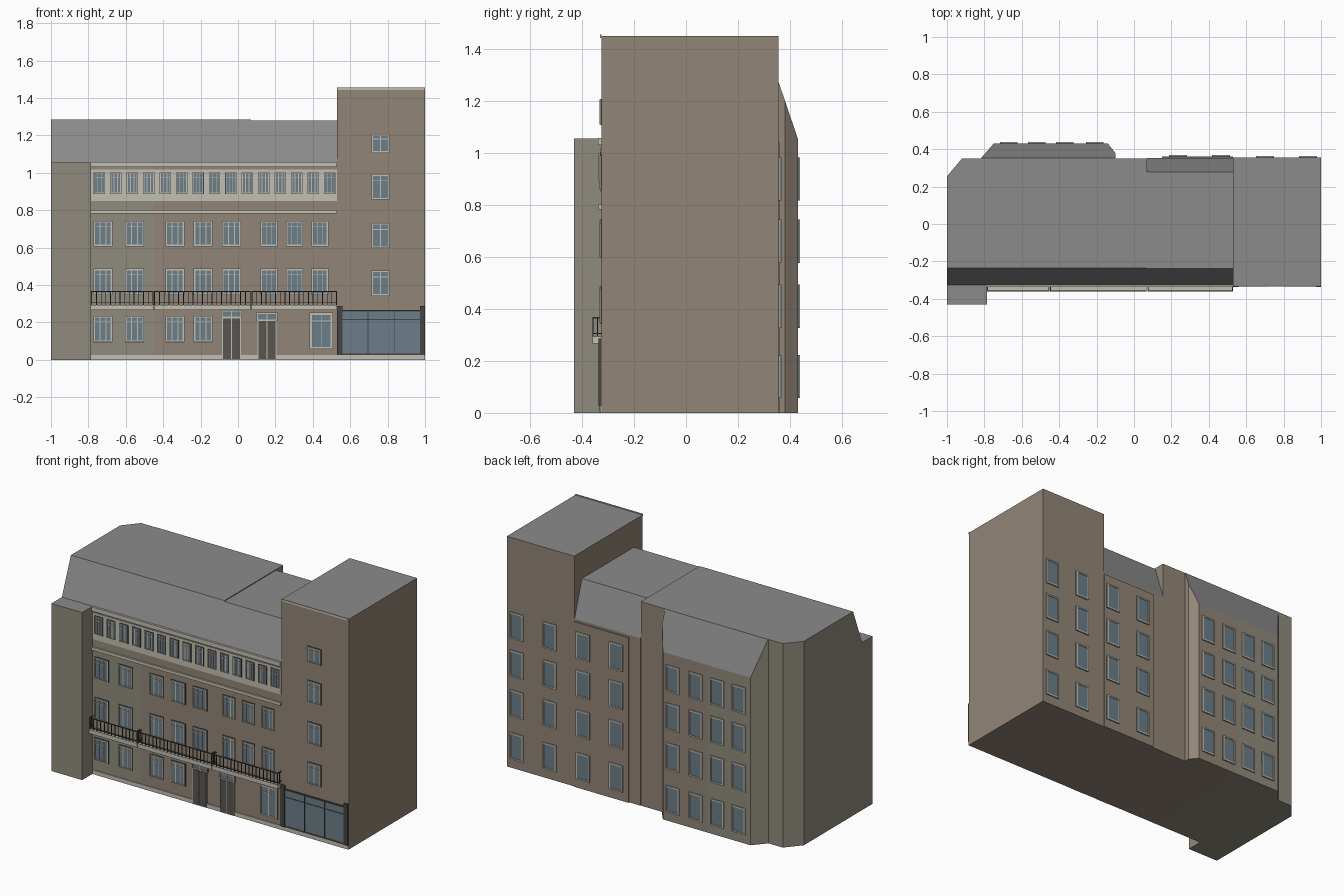
import bpy, bmesh
from mathutils import Vector

if "Cube" in bpy.data.objects:
    bpy.data.objects.remove(bpy.data.objects["Cube"])


def material(name, r, g, b):
    m = bpy.data.materials.new(name)
    m.diffuse_color = (r, g, b, 1)
    m.use_nodes = True
    m.node_tree.nodes["Principled BSDF"].inputs["Base Color"].default_value = m.diffuse_color
    return m


BROWN = material("brown_render", 0.29, 0.235, 0.185)
OLIVE = material("olive_render", 0.28, 0.26, 0.205)
ROOF = material("roof_grey", 0.26, 0.26, 0.26)
CREAM = material("cream_trim", 0.54, 0.52, 0.44)
GLASS = material("glass", 0.15, 0.21, 0.25)
DARK = material("dark_metal", 0.06, 0.058, 0.053)
DOOR = material("door_panel", 0.10, 0.09, 0.085)


def finish(bm, name, mats):
    bmesh.ops.recalc_face_normals(bm, faces=bm.faces)
    me = bpy.data.meshes.new(name)
    bm.to_mesh(me)
    bm.free()
    for m in mats:
        me.materials.append(m)
    ob = bpy.data.objects.new(name, me)
    bpy.context.collection.objects.link(ob)
    return ob


def boxes(name, items, mat):
    """One object made of boxes given as (x0, x1, y0, y1, z0, z1)."""
    bm = bmesh.new()
    for x0, x1, y0, y1, z0, z1 in items:
        vs = bmesh.ops.create_cube(bm, size=1)["verts"]
        for v in vs:
            v.co = Vector((x1 if v.co.x > 0 else x0, y1 if v.co.y > 0 else y0,
                           z1 if v.co.z > 0 else z0))
    return finish(bm, name, [mat])


def block(name, plan, top, slopes=(), split=-0.45):
    """Extruded plan, top trimmed by slope planes; grey on roof, olive left of split."""
    bm = bmesh.new()
    base = bm.faces.new([bm.verts.new((x, y, 0)) for x, y in plan])
    ext = bmesh.ops.extrude_face_region(bm, geom=[base], use_keep_orig=True)
    for v in ext["geom"]:
        if isinstance(v, bmesh.types.BMVert):
            v.co.z = top
    bmesh.ops.recalc_face_normals(bm, faces=bm.faces)
    for co, no in slopes:
        bmesh.ops.bisect_plane(bm, geom=bm.verts[:] + bm.edges[:] + bm.faces[:],
                               plane_co=co, plane_no=no, clear_outer=True)
        bmesh.ops.holes_fill(bm, edges=[e for e in bm.edges if e.is_boundary], sides=0)
    if min(p[0] for p in plan) < split < max(p[0] for p in plan):
        bmesh.ops.bisect_plane(bm, geom=bm.verts[:] + bm.edges[:] + bm.faces[:],
                               plane_co=(split, 0, 0), plane_no=(1, 0, 0))
    bmesh.ops.recalc_face_normals(bm, faces=bm.faces)
    for f in bm.faces:
        f.normal_update()
        if f.normal.z > 0.2:
            f.material_index = 2
        elif f.calc_center_median().x < split:
            f.material_index = 1
    return finish(bm, name, [BROWN, OLIVE, ROOF])


FRONT, EAVE, TOP = -0.325, 1.055, 1.285
front_slope = ((0, FRONT, EAVE), (0, -0.23, 0.09))

# Main masses
block("main_block",
      [(-1, FRONT), (0.07, FRONT), (0.07, 0.35), (-0.1, 0.35), (-0.1, 0.38), (-0.14, 0.43),
       (-0.75, 0.43), (-0.82, 0.35), (-0.92, 0.35), (-1, 0.255)], TOP,
      [front_slope, ((0, 0.43, EAVE), (0, 0.23, 0.078))])
block("link_block", [(0.07, FRONT), (0.53, FRONT), (0.53, 0.352), (0.07, 0.352)], 1.28,
      [front_slope, ((0, 0.352, EAVE), (0, 0.23, 0.075))])
block("tower", [(0.53, FRONT), (1, FRONT), (1, 0.355), (0.53, 0.355)], 1.45)
block("corner_pier", [(-1, -0.43), (-0.785, -0.43), (-0.785, FRONT), (-1, FRONT)], EAVE)
boxes("rear_wall_facing", [(0.15, 0.53, 0.345, 0.36, 0, 1.04)], BROWN)

# Horizontal trim on the front
L, R = -0.785, 0.53
boxes("cornice", [(L, R, -0.338, FRONT, 1.03, 1.057)], CREAM)
boxes("top_floor_band", [(L, R, -0.328, FRONT, 0.85, 1.018)], CREAM)
boxes("string_course", [(L, R, -0.336, FRONT, 0.783, 0.802)], CREAM)
boxes("plinth", [(L, 1, -0.329, FRONT, 0, 0.026)], CREAM)
boxes("tower_coping", [(0.53, 1, -0.331, FRONT, 1.442, 1.455)], CREAM)

# Windows: bars around and across a glass pane
frames, panes, outlines = [], [], []


def window(cx, w, z0, z1, wall=FRONT, side=-1, mullions=(-0.17, 0.17), transom=0.78, bar=0.006):
    def slab(x0, x1, a, b, depth):
        y = wall + side * depth
        return (x0, x1, min(wall, y), max(wall, y), a, b)
    x0, x1 = cx - w / 2, cx + w / 2
    panes.append(slab(x0, x1, z0, z1, 0.004))
    for a in (x0, x1 - bar):
        frames.append(slab(a, a + bar, z0, z1, 0.008))
    for a in (z0, z1 - bar):
        frames.append(slab(x0, x1, a, a + bar, 0.008))
    for m in mullions:
        frames.append(slab(cx + m * w - 0.002, cx + m * w + 0.002, z0, z1, 0.007))
    if transom:
        zt = z0 + transom * (z1 - z0)
        frames.append(slab(x0, x1, zt - 0.002, zt + 0.002, 0.007))
    if side < 0:
        outlines.append(slab(x0 - 0.003, x1 + 0.003, z0 - 0.003, z1 + 0.003, 0.0035))


columns = [(-0.722, .095), (-0.553, .095), (-0.337, .095), (-0.187, .095), (-0.035, .095),
           (0.166, .085), (0.302, .085), (0.438, .085)]
for i, (cx, w) in enumerate(columns):
    window(cx, w, 0.61, 0.74)
    window(cx, w, 0.35, 0.485)
    if i < 4:
        window(cx, w, 0.097, 0.232)
for i in range(15):
    window(-0.741 + i * 0.0879, 0.055, 0.89, 1.0, wall=-0.328, bar=0.004)
for z0, z1 in ((0.345, 0.475), (0.6, 0.73), (0.86, 0.99), (1.11, 1.205)):
    window(0.762, 0.09, z0, z1, mullions=(0,), transom=0.75)
window(0.445, 0.118, 0.06, 0.25, mullions=(0,), bar=0.009)

# Rear windows
rear = [(x, 0.43) for x in (-0.21, -0.37, -0.52, -0.67)]
rear += [(0.93, 0.355), (0.70, 0.355), (0.465, 0.36), (0.235, 0.36)]
for x, y in rear:
    for zc in (0.14, 0.41, 0.66, 0.9):
        window(x, 0.095, zc - 0.083, zc + 0.083, y, 1, mullions=(), transom=None, bar=0.009)

# Double doors with transom lights
door_parts, door_lines = [], []
for cx, h in ((-0.035, 0.222), (0.155, 0.208)):
    door_parts += [(cx + a, cx + b, -0.333, FRONT, 0.005, h)
                   for a, b in ((-0.046, -0.003), (0.003, 0.046))]
    door_lines.append((cx - 0.05, cx + 0.05, -0.3305, FRONT, 0, h + 0.004))
    window(cx, 0.105, h + 0.004, h + 0.042, mullions=(0,), transom=None, bar=0.005)
boxes("door_leaves", door_parts, DOOR)
boxes("door_surrounds", door_lines, CREAM)

boxes("window_panes", panes, GLASS)
boxes("window_frames", frames, CREAM)
boxes("window_outlines", outlines, DARK)

# Shopfront at the foot of the tower
boxes("shopfront_glass", [(0.56, 0.975, -0.331, FRONT, 0.028, 0.262)], GLASS)
boxes("shopfront_frame",
      [(0.53, 0.56, -0.336, FRONT, 0.026, 0.287), (0.972, 1.0, -0.336, FRONT, 0.026, 0.287),
       (0.56, 0.972, -0.334, FRONT, 0.258, 0.266), (0.56, 0.972, -0.333, FRONT, 0.213, 0.218),
       (0.56, 0.972, -0.333, FRONT, 0.026, 0.034)]
      + [(x - 0.002, x + 0.002, -0.333, FRONT, 0.03, 0.26) for x in (0.695, 0.835)], DARK)

# Balcony slabs and railings in three bays
slabs, rails = [], []
for x0, x1 in ((L, -0.452), (-0.448, 0.068), (0.072, R)):
    slabs.append((x0, x1, -0.36, FRONT, 0.267, 0.293))
    for z in (0.303, 0.363):
        rails.append((x0, x1, -0.36, -0.355, z, z + 0.005))
        for x in (x0, x1 - 0.005):
            rails.append((x, x + 0.005, -0.36, FRONT, z, z + 0.005))
    n = round((x1 - x0) / 0.026)
    for i in range(n + 1):
        x = x0 + 0.003 + (x1 - x0 - 0.006) * i / n
        rails.append((x - 0.002, x + 0.002, -0.3595, -0.3555, 0.293, 0.366))
    for x in (x0, x1 - 0.004):
        rails.append((x, x + 0.004, -0.342, -0.338, 0.293, 0.366))
boxes("balcony_slabs", slabs, CREAM)
boxes("balcony_railing", rails, DARK)
